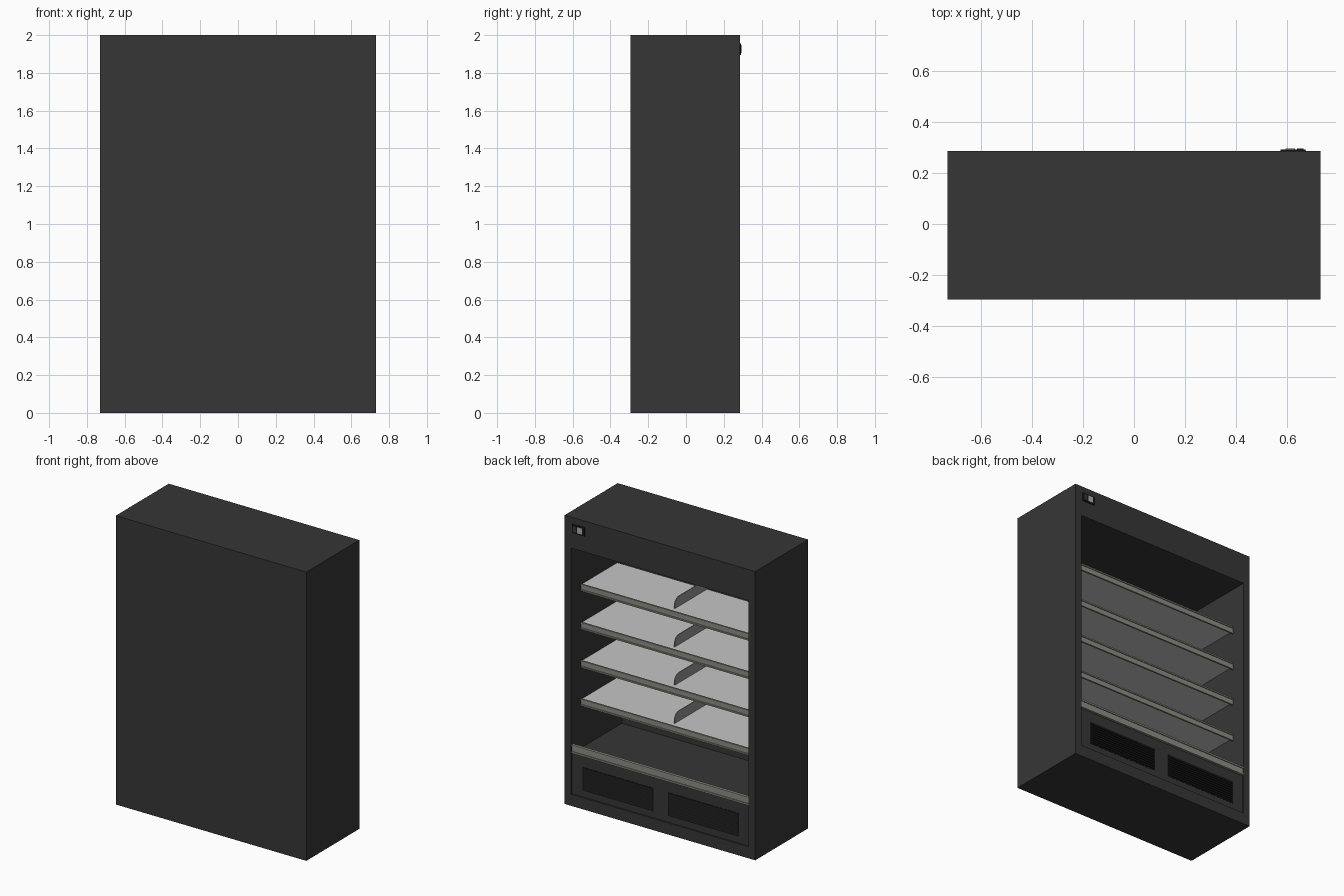
import bpy, bmesh, math

if "Cube" in bpy.data.objects:
    bpy.data.objects.remove(bpy.data.objects["Cube"])


def mat(name, r, g, b):
    m = bpy.data.materials.new(name)
    m.diffuse_color = (r, g, b, 1)
    m.use_nodes = True
    m.node_tree.nodes["Principled BSDF"].inputs["Base Color"].default_value = m.diffuse_color
    return m


CHARCOAL = mat("charcoal_body", 0.037, 0.037, 0.037)
BLACK = mat("black_grille", 0.008, 0.008, 0.008)
WHITE = mat("shelf_white", 0.56, 0.56, 0.56)
RAIL = mat("warm_grey_rail", 0.27, 0.27, 0.235)
DIVIDER = mat("divider_grey", 0.30, 0.30, 0.31)
DISPLAY = mat("display_grey", 0.42, 0.42, 0.42)


def extrude_x(name, profile, x0, x1, material):
    """Solid with a (y, z) profile running from x0 to x1."""
    bm = bmesh.new()
    face = bm.faces.new([bm.verts.new((x0, y, z)) for y, z in profile])
    new = bmesh.ops.extrude_face_region(bm, geom=[face])["geom"]
    bmesh.ops.translate(bm, vec=(x1 - x0, 0, 0),
                        verts=[v for v in new if isinstance(v, bmesh.types.BMVert)])
    bmesh.ops.recalc_face_normals(bm, faces=bm.faces)
    me = bpy.data.meshes.new(name)
    bm.to_mesh(me)
    bm.free()
    me.materials.append(material)
    ob = bpy.data.objects.new(name, me)
    bpy.context.collection.objects.link(ob)
    return ob


def box(name, x0, x1, y0, y1, z0, z1, material):
    return extrude_x(name, [(y0, z0), (y1, z0), (y1, z1), (y0, z1)], x0, x1, material)


def price_rail(name, half, y, top, h, depth):
    """Price strip: upper and lower lips with a shallow channel between."""
    lip, groove = h * 0.2, 0.006
    profile = [(y - depth, top), (y, top), (y, top - lip), (y - groove, top - lip),
               (y - groove, top - h + lip), (y, top - h + lip), (y, top - h),
               (y - depth, top - h)]
    extrude_x(name, profile, -half, half, RAIL)


# Cabinet shell, hollowed by one stepped cutter (opening + recessed kick panel)
body = box("cabinet", -0.73, 0.73, -0.295, 0.285, 0, 2, CHARCOAL)
cutter = extrude_x("opening_cutter",
                   [(-0.27, 0.36), (0.275, 0.36), (0.275, 0.08), (0.35, 0.08),
                    (0.35, 1.785), (-0.27, 1.785)], -0.68, 0.68, CHARCOAL)
cutter.hide_render = True
mod = body.modifiers.new("opening", "BOOLEAN")
mod.operation, mod.solver, mod.object = "DIFFERENCE", "EXACT", cutter
bpy.context.view_layer.objects.active = body
bpy.ops.object.modifier_apply(modifier=mod.name)
bpy.data.objects.remove(cutter)

# Rail along the bottom of the opening
price_rail("base_rail", 0.679, 0.285, 0.423, 0.058, 0.02)

# Four shelves, each with a price rail and a round-cornered divider
for i in range(4):
    top = 1.495 - 0.265 * i
    box(f"shelf_{i + 1}", -0.676, 0.676, -0.215, 0.178, top - 0.022, top, WHITE)
    price_rail(f"shelf_rail_{i + 1}", 0.676, 0.19, top + 0.006, 0.048, 0.012)
    r, front, high = 0.05, 0.14, top + 0.07
    arc = [(front - r + r * math.cos(a), high - r + r * math.sin(a))
           for a in (math.pi / 2 * k / 6 for k in range(7))]
    extrude_x(f"divider_{i + 1}",
              [(-0.21, top), (front, top)] + arc + [(-0.21, high)],
              -0.012, -0.006, DIVIDER)

# Two ventilation grilles with slanted louvres on the kick panel
for side, name in ((-1, "left"), (1, "right")):
    x0, x1 = sorted((side * 0.055, side * 0.6))
    box(f"{name}_grille", x0, x1, 0.2755, 0.277, 0.125, 0.287, BLACK)
    for k in range(9):
        z = 0.135 + k * 0.0165
        extrude_x(f"{name}_louvre_{k + 1}",
                  [(0.277, z), (0.282, z), (0.277, z + 0.011)],
                  x0 + 0.01, x1 - 0.01, BLACK)

# Temperature controller on the header
ctrl = box("controller", 0.572, 0.672, 0.285, 0.292, 1.895, 1.957, BLACK)
bev = ctrl.modifiers.new("soft_edges", "BEVEL")
bev.width, bev.segments = 0.003, 2
box("controller_display", 0.592, 0.63, 0.292, 0.2945, 1.905, 1.947, DISPLAY)
box("controller_keypad", 0.638, 0.662, 0.292, 0.2945, 1.905, 1.947, CHARCOAL)
